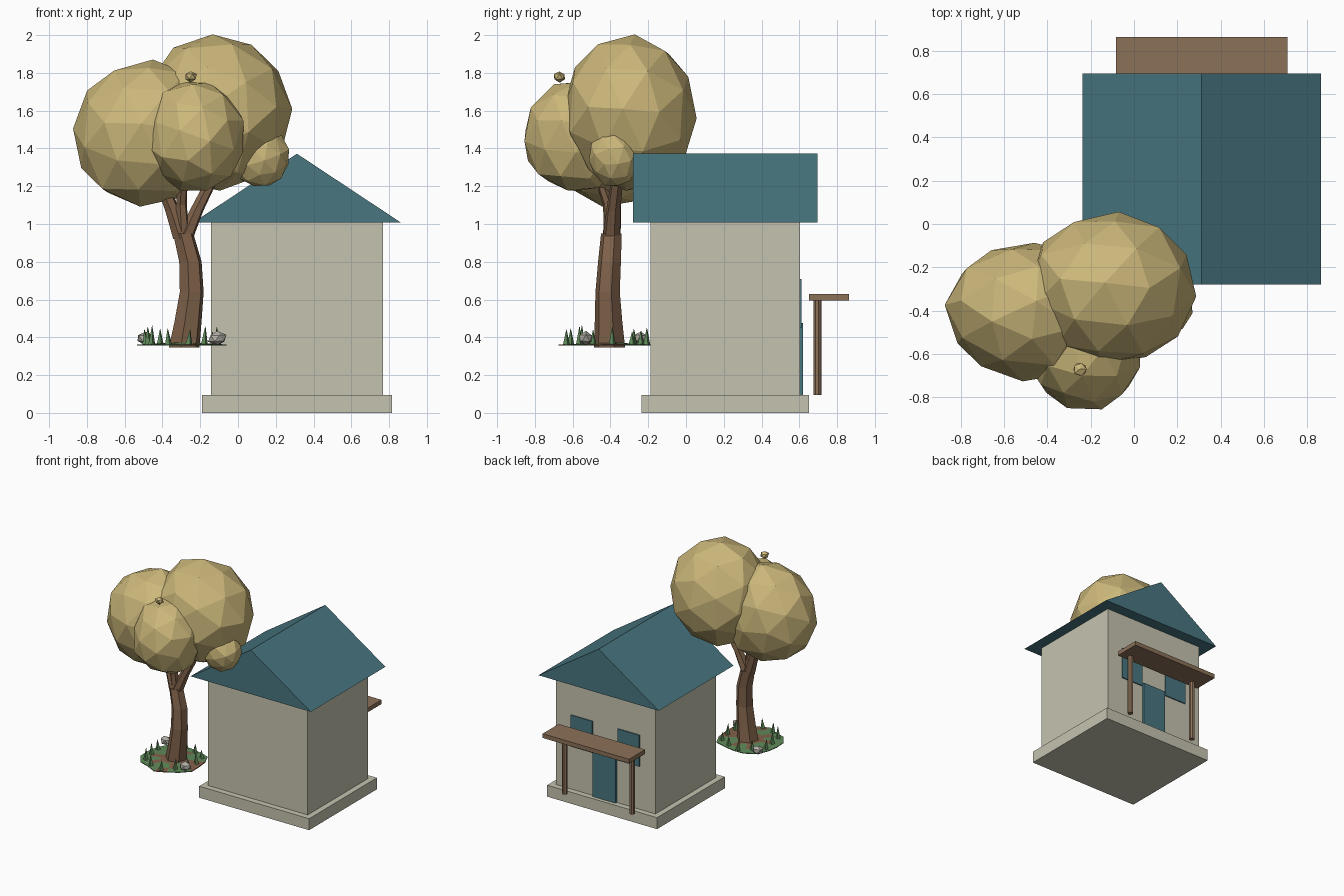
import bpy, bmesh, math, random
from mathutils import Vector, Matrix

if "Cube" in bpy.data.objects:
    bpy.data.objects.remove(bpy.data.objects["Cube"])

random.seed(4)


def mat(name, rgb):
    m = bpy.data.materials.new(name)
    m.diffuse_color = (*rgb, 1)
    m.use_nodes = True
    m.node_tree.nodes["Principled BSDF"].inputs["Base Color"].default_value = m.diffuse_color
    return m


PLASTER = mat("plaster", (0.56, 0.545, 0.43))
TEAL = mat("teal paint", (0.065, 0.18, 0.215))
WOOD = mat("porch wood", (0.26, 0.165, 0.098))
BARK = mat("bark", (0.215, 0.122, 0.068))
LEAF = mat("leaves", (0.60, 0.475, 0.195))
GRASS = mat("grass", (0.115, 0.255, 0.10))
SOIL = mat("soil", (0.23, 0.12, 0.07))
STONE = mat("stone", (0.45, 0.43, 0.38))


def finish(name, bm, *mats):
    bmesh.ops.recalc_face_normals(bm, faces=bm.faces)
    me = bpy.data.meshes.new(name)
    bm.to_mesh(me)
    bm.free()
    for m in mats:
        me.materials.append(m)
    ob = bpy.data.objects.new(name, me)
    bpy.context.collection.objects.link(ob)
    return ob


def box(name, x, y, z, m):
    bm = bmesh.new()
    bmesh.ops.create_cube(bm, size=1)
    for v in bm.verts:
        v.co = [a[0] if c < 0 else a[1] for c, a in zip(v.co, (x, y, z))]
    return finish(name, bm, m)


def blob(name, centre, radii, m, sub=2, jitter=0.03, turn=0.0):
    """Faceted ball with slightly uneven points."""
    bm = bmesh.new()
    bmesh.ops.create_icosphere(bm, subdivisions=sub, radius=1, matrix=Matrix.Rotation(turn, 4, 'Y') @ Matrix.Rotation(turn, 4, 'Z'))
    for v in bm.verts:
        k = 1 + random.uniform(-jitter, jitter)
        v.co = [c + r * k * p for c, r, p in zip(centre, radii, v.co)]
    return finish(name, bm, m)


def limb(name, path, m, sides=6):
    """Tapered tube through (x, y, z, radius) points."""
    bm = bmesh.new()
    rings = []
    for x, y, z, r in path:
        rings.append([bm.verts.new((x + r * math.cos(a), y + r * math.sin(a), z))
                      for a in (math.tau * i / sides + 0.3 for i in range(sides))])
    for a, b in zip(rings, rings[1:]):
        for i in range(sides):
            j = (i + 1) % sides
            bm.faces.new((a[i], a[j], b[j], b[i]))
    bm.faces.new(rings[0])
    bm.faces.new(rings[-1])
    return finish(name, bm, m)


# House body
box("foundation", (-0.19, 0.815), (-0.235, 0.65), (0, 0.095), PLASTER)
box("walls", (-0.143, 0.768), (-0.187, 0.603), (0.095, 1.01), PLASTER)

# Gable roof as an extruded triangle
bm = bmesh.new()
tri = bm.faces.new([bm.verts.new(p) for p in
                    ((-0.237, -0.28, 1.008), (0.862, -0.28, 1.008), (0.312, -0.28, 1.372))])
ext = bmesh.ops.extrude_face_region(bm, geom=[tri])["geom"]
bmesh.ops.translate(bm, vec=(0, 0.975, 0), verts=[g for g in ext if isinstance(g, bmesh.types.BMVert)])
# keep a closed front gable
if not any(all(abs(v.co.y + 0.28) < 1e-5 for v in f.verts) for f in bm.faces):
    bm.faces.new([v for v in bm.verts if abs(v.co.y + 0.28) < 1e-5])
finish("roof", bm, TEAL)

# Door, windows and porch at the back
box("door", (0.21, 0.42), (0.60, 0.62), (0.095, 0.475), TEAL)
for side, x in (("left", 0.0), ("right", 0.43)):
    box("window_" + side, (x, x + 0.197), (0.60, 0.612), (0.45, 0.71), TEAL)
box("porch_roof", (-0.083, 0.708), (0.652, 0.862), (0.595, 0.63), WOOD)
for side, x in (("left", 0.005), ("right", 0.62)):
    limb("porch_post_" + side, [(x, 0.696, 0.095, 0.022), (x, 0.696, 0.597, 0.022)], WOOD, 8)

# Tree trunk and branches
limb("trunk", [(-0.285, -0.405, 0.345, 0.085), (-0.265, -0.41, 0.48, 0.075),
               (-0.245, -0.415, 0.64, 0.066), (-0.252, -0.405, 0.8, 0.062),
               (-0.29, -0.395, 0.95, 0.056)], BARK)
limb("branch_left", [(-0.295, -0.395, 0.92, 0.05), (-0.345, -0.385, 1.07, 0.042),
                     (-0.42, -0.38, 1.25, 0.033)], BARK)
limb("branch_right", [(-0.285, -0.395, 0.92, 0.048), (-0.22, -0.385, 1.07, 0.038),
                      (-0.12, -0.36, 1.27, 0.032)], BARK)
limb("branch_front", [(-0.29, -0.4, 0.94, 0.035), (-0.30, -0.41, 1.1, 0.03),
                      (-0.29, -0.46, 1.25, 0.025)], BARK)

# Foliage clumps
blob("foliage_main", (-0.115, -0.295, 1.585), (0.395, 0.355, 0.42), LEAF, turn=0.5)
blob("foliage_left", (-0.485, -0.40, 1.475), (0.385, 0.325, 0.39), LEAF, turn=1.1)
blob("foliage_front", (-0.225, -0.58, 1.465), (0.27, 0.285, 0.305), LEAF, turn=0.3)
blob("foliage_right", (0.12, -0.38, 1.355), (0.155, 0.135, 0.16), LEAF, turn=0.8)
blob("foliage_bud", (-0.25, -0.67, 1.78), (0.034, 0.034, 0.03), LEAF, sub=1, jitter=0.08)

# Ground patch: uneven disc with alternating grass and soil faces
CX, CY, CZ, N = -0.295, -0.42, 0.362, 16
bm = bmesh.new()
hub = bm.verts.new((CX, CY, CZ + 0.012))
rings = []
for rad in (0.10, 0.18, 0.245):
    ring = []
    for i in range(N):
        a = math.tau * i / N
        r = rad * random.uniform(0.92, 1.06)
        ring.append(bm.verts.new((CX + r * math.cos(a), CY + r * math.sin(a),
                                  CZ + 0.012 * (1 - rad / 0.245))))
    rings.append(ring)
for i in range(N):
    j = (i + 1) % N
    bm.faces.new((hub, rings[0][i], rings[0][j])).material_index = 1
    for k in (0, 1):
        f = bm.faces.new((rings[k][i], rings[k + 1][i], rings[k + 1][j], rings[k][j]))
        f.material_index = int((i * (2 + k)) % 5 < 2 and (k == 0 or i % 3 == 0))
ext = bmesh.ops.extrude_face_region(bm, geom=bm.faces[:], use_keep_orig=True)["geom"]
for g in ext:
    if isinstance(g, bmesh.types.BMVert):
        g.co.z = CZ - 0.006
finish("ground_patch", bm, GRASS, SOIL)

# Grass spikes around the edge
for i in range(12):
    a = math.tau * (i + 0.3) / 12
    r = random.uniform(0.17, 0.22)
    x, y = CX + r * math.cos(a), CY + r * math.sin(a)
    h = random.uniform(0.06, 0.1)
    limb(f"grass_spike_{i}", [(x, y, CZ - 0.004, 0.02),
                              (x + random.uniform(-0.01, 0.01), y, CZ + h, 0.001)], GRASS, 4)

# Rocks
blob("rock_back", (-0.49, -0.24, 0.395), (0.05, 0.042, 0.035), STONE, sub=1, jitter=0.1)
blob("rock_front", (-0.11, -0.53, 0.395), (0.05, 0.042, 0.037), STONE, sub=1, jitter=0.1)
